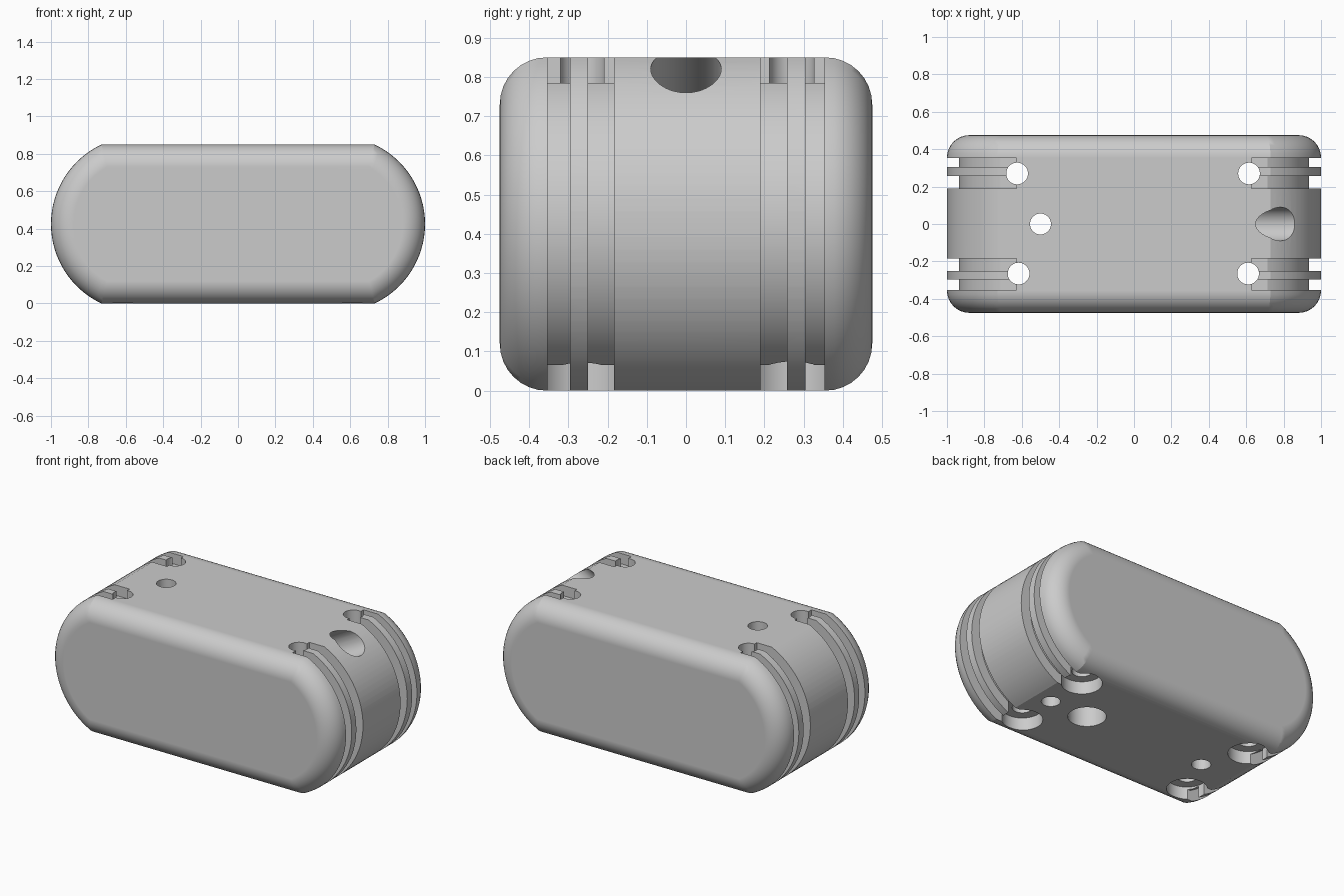
import bpy, bmesh, math
from mathutils import Vector

if "Cube" in bpy.data.objects:
    bpy.data.objects.remove(bpy.data.objects["Cube"])

MID, HALF_H, R, CX = 0.425, 0.425, 0.4695, 0.5305   # end arc and height
HALF_W, FILLET, SEG = 0.475, 0.12, 32


def end_arc(d, scale=1.0):
    """Right-hand end arc of the side profile, inset by d, bottom to top."""
    r = R - d
    a = math.asin((HALF_H - d) / r)
    return [(CX + scale * r * math.cos(-a + 2 * a * i / SEG),
             MID + scale * r * math.sin(-a + 2 * a * i / SEG)) for i in range(SEG + 1)]


def make_object(name, bm):
    """Turn a closed bmesh into an object with outward normals."""
    bm.normal_update()
    bmesh.ops.recalc_face_normals(bm, faces=bm.faces[:])
    if bm.calc_volume(signed=True) < 0:
        bmesh.ops.reverse_faces(bm, faces=bm.faces[:])
    bm.normal_update()
    mesh = bpy.data.meshes.new(name)
    bm.to_mesh(mesh)
    bm.free()
    ob = bpy.data.objects.new(name, mesh)
    bpy.context.collection.objects.link(ob)
    return ob


def loft(name, rings, strip_caps=False):
    """Closed solid through (y, [(x, z), ...]) rings."""
    bm = bmesh.new()
    loops = [[bm.verts.new((x, y, z)) for x, z in pts] for y, pts in rings]
    n = len(loops[0])
    for a, b in zip(loops, loops[1:]):
        for i in range(n):
            j = (i + 1) % n
            bm.faces.new((a[i], a[j], b[j], b[i]))
    for cap, order in ((loops[0], -1), (loops[-1], 1)):
        if strip_caps:   # C-shaped ends: quads from the inner to the outer side
            for i in range(n // 2 - 1):
                quad = (cap[i], cap[i + 1], cap[n - 2 - i], cap[n - 1 - i])
                bm.faces.new(quad[::order])
        else:
            bm.faces.new(cap[::order])
    return make_object(name, bm)


def cylinder(name, start, end, radius, seg=40):
    start, end = Vector(start), Vector(end)
    axis = end - start
    bm = bmesh.new()
    bmesh.ops.create_cone(bm, cap_ends=True, segments=seg, radius1=radius,
                          radius2=radius, depth=axis.length)
    turn = Vector((0, 0, 1)).rotation_difference(axis).to_matrix()
    for v in bm.verts:
        v.co = turn @ v.co + (start + end) / 2
    return make_object(name, bm)


# Rounded capsule-like body: inset rings form the edge fillets
rings = []
for i in range(9):
    t = math.pi / 2 * i / 8
    y, d = HALF_W - FILLET + FILLET * math.sin(t), FILLET * (1 - math.cos(t))
    arc = end_arc(d)
    rings.append((y, arc + [(-x, z) for x, z in reversed(arc)]))
rings = [(-y, p) for y, p in reversed(rings)] + rings
body = loft("body", rings)

cutters = []
# Pairs of cord grooves wrapping each end
GROOVE_X, DEPTH = 0.627, 0.065
inner = [(GROOVE_X, DEPTH)] + end_arc(DEPTH) + [(GROOVE_X, 2 * MID - DEPTH)]
outer = [(GROOVE_X, -0.2)] + end_arc(DEPTH, 1.7) + [(GROOVE_X, 1.05)]
c_shape = inner + outer[::-1]
for s in (1, -1):
    shape = [(s * x, z) for x, z in c_shape]
    for y0, y1 in ((0.19, 0.257), (0.305, 0.353), (-0.25, -0.184), (-0.353, -0.296)):
        cutters.append(loft("groove_cutter", [(y0, shape), (y1, shape)], True))

# Through holes with wide counterbores underneath
for x, y in ((0.615, 0.27), (-0.625, 0.27), (0.61, -0.265), (-0.617, -0.265)):
    cutters.append(cylinder("hole_cutter", (x, y, -0.1), (x, y, 1), 0.058))
    cutters.append(cylinder("counterbore_cutter", (x, y, -0.1), (x, y, 0.08), 0.117))

# Centre line: through hole, blind hole, and bottom bore joined to a slanted channel
cutters.append(cylinder("back_hole_cutter", (-0.5, 0, -0.1), (-0.5, 0, 1), 0.056))
cutters.append(cylinder("blind_hole_cutter", (0.62, 0, -0.1), (0.62, 0, 0.4), 0.055))
cutters.append(cylinder("bore_cutter", (0.35, 0, -0.1), (0.35, 0, 0.6), 0.11))
cutters.append(cylinder("channel_cutter", (0.335, 0, 0.572), (1.105, 0, 0.999), 0.09))

# Cut everything out of the body
bpy.context.view_layer.update()
bpy.context.view_layer.objects.active = body
body.select_set(True)
for c in cutters:
    c.hide_render = True
    backup = body.data.copy()
    mod = body.modifiers.new("cut", 'BOOLEAN')
    mod.operation, mod.solver, mod.object = 'DIFFERENCE', 'EXACT', c
    bpy.ops.object.modifier_apply(modifier=mod.name)
    if len(body.data.polygons) < 100:   # never let a failed cut erase the body
        body.data = backup
    bpy.data.objects.remove(c, do_unlink=True)

# Smooth curves, crisp edges
bpy.ops.object.shade_smooth_by_angle(angle=math.radians(20))
wn = body.modifiers.new("weighted", 'WEIGHTED_NORMAL')
wn.keep_sharp = True
